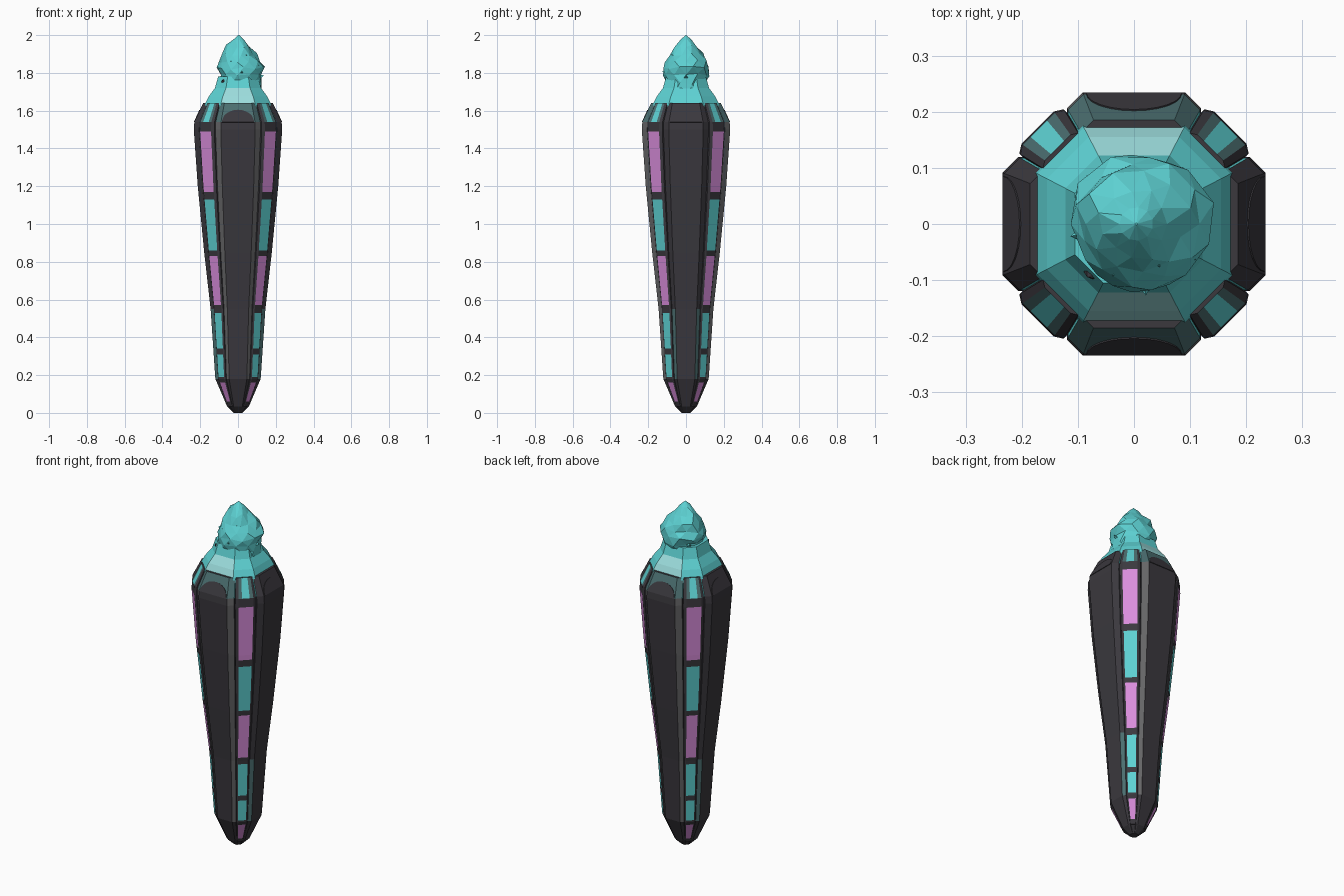
import bpy, bmesh, math, random
from mathutils import Vector

if "Cube" in bpy.data.objects:
    bpy.data.objects.remove(bpy.data.objects["Cube"], do_unlink=True)
random.seed(7)


def material(name, r, g, b):
    m = bpy.data.materials.new(name)
    m.use_nodes = True
    m.diffuse_color = (r, g, b, 1)
    m.node_tree.nodes["Principled BSDF"].inputs["Base Color"].default_value = (r, g, b, 1)
    return m


MATS = [material("charcoal", .043, .04, .048), material("grey", .13, .13, .135),
        material("dark teal", .07, .155, .16), material("teal", .11, .64, .65),
        material("pale teal", .33, .72, .72), material("pink", .70, .27, .72)]
CHARCOAL, GREY, DARK_TEAL, TEAL, PALE, PINK = range(6)


def finish(bm, name):
    bmesh.ops.recalc_face_normals(bm, faces=bm.faces)
    mesh = bpy.data.meshes.new(name)
    bm.to_mesh(mesh)
    bm.free()
    for m in MATS:
        mesh.materials.append(m)
    ob = bpy.data.objects.new(name, mesh)
    bpy.context.collection.objects.link(ob)
    return ob


def loft(name, rings, colour, triangles=False):
    """Skin a stack of point rings; colour(height, side index) picks the material."""
    bm = bmesh.new()
    rows = [[bm.verts.new(p) for p in ring] for ring in rings]
    n = len(rows[0])
    for low, high in zip(rows, rows[1:]):
        for j in range(n):
            k = (j + 1) % n
            f = bm.faces.new((low[j], low[k], high[k], high[j]))
            f.material_index = colour(f.calc_center_median().z, j)
    for row in (rows[0], rows[-1]):
        f = bm.faces.new(row)
        f.material_index = colour(row[0].co.z, 0)
    if triangles:
        bmesh.ops.triangulate(bm, faces=bm.faces)
    return finish(bm, name)


# Radius of the tapering body by height
PROFILE = [(0, .022), (.035, .058), (.18, .12), (.55, .145), (.85, .179),
           (1.2, .213), (1.5, .234), (1.54, .231), (1.64, .185)]


def radius(z):
    for (z0, r0), (z1, r1) in zip(PROFILE, PROFILE[1:]):
        if z <= z1:
            return r0 + (r1 - r0) * (z - z0) / (z1 - z0)
    return PROFILE[-1][1]


def turn(x, y, q):
    c, s = math.cos(q), math.sin(q)
    return x * c - y * s, x * s + y * c


# Body: four broad panels with bevelled edges and grooved corners
QUARTER = [(1, -.39), (1, .39), (.88, .51), (.80, .51), (.51, .80), (.51, .88)]


def body_ring(z, r):
    return [(*turn(x * r, y * r, q * math.pi / 2), z) for q in range(4) for x, y in QUARTER]


def body_colour(z, j):
    side, part = divmod(j, 6)
    front_or_back = (side + (part > 2)) % 2 == 1
    if z > 1.54:
        return TEAL if part in (2, 3, 4) else DARK_TEAL if front_or_back else CHARCOAL
    if part in (1, 5):
        if front_or_back and z > .18:
            return GREY
        return DARK_TEAL if .18 < z < .55 else CHARCOAL
    return CHARCOAL


loft("body", [body_ring(z, r) for z, r in PROFILE], body_colour)

# Rounded charcoal crests on the sloping top of each panel
for q, name in enumerate(("left", "back", "right", "front")):
    bm = bmesh.new()
    verts = []
    for i in range(13):
        a = math.pi * i / 12
        z = 1.54 + .065 * math.sin(a)
        verts.append(bm.verts.new((*turn(radius(z) + .003, .085 * math.cos(a), q * math.pi / 2), z)))
    bm.faces.new(verts)
    ob = finish(bm, name + "_panel_crest")
    ob.modifiers.new("thickness", "SOLIDIFY").thickness = .004

# Corner strips: coloured tiles separated by dark bands, ending in a flap
TILES = [(.06, .16, PINK), (.19, .31, TEAL), (.34, .53, TEAL), (.57, .83, PINK),
         (.86, 1.13, TEAL), (1.17, 1.49, PINK)]
STRIP = [(-.24, .9), (-.24, 1.0), (-.175, 1.04), (-.09, 1.04), (.09, 1.04),
         (.175, 1.04), (.24, 1.0), (.24, .9)]
heights = sorted([.035, .18, .55, .85, 1.2, 1.54, 1.64] + [h for t in TILES for h in t[:2]])


def strip_colour(z, j):
    if z > 1.54:
        return TEAL if j == 3 else DARK_TEAL if j in (2, 4) else CHARCOAL
    if 2 <= j <= 4:
        for low, high, colour in TILES:
            if low < z < high:
                return colour
    return CHARCOAL


for q, name in enumerate(("back_left", "back_right", "front_right", "front_left")):
    angle = math.pi / 4 + q * math.pi / 2
    loft(name + "_strip", [[(*turn(d * radius(z), u * radius(z), angle), z) for u, d in STRIP]
                           for z in heights], strip_colour)

# Shoulder: faceted dome with pale patches at front and back
SHOULDER = [(1.58, .185), (1.64, .172), (1.675, .155), (1.72, .122), (1.78, .105)]


def shoulder_colour(z, j):
    return PALE if j in (2, 6) and 1.64 < z < 1.72 else TEAL


loft("shoulder", [[(*turn(x * r, y * r, q * math.pi / 2), z) for q in range(4)
                   for x, y in ((1, -.52), (1, .52))] for z, r in SHOULDER], shoulder_colour)

# Head: rough crystal lump rising to a point
HEAD = [(1.69, .115), (1.745, .108), (1.79, .115), (1.825, .128), (1.86, .112),
        (1.90, .092), (1.94, .063), (1.975, .03), (2.0, .002)]
rings = []
for i, (z, r) in enumerate(HEAD):
    ring = []
    rough = .01 if z < 1.95 else 0
    for j in range(11):
        a = 2 * math.pi * (j + i % 2 / 2) / 11
        rr = r + random.uniform(-rough, rough)
        lean = .013 if z < 1.9 else .004
        ring.append((rr * math.cos(a) + lean, rr * math.sin(a),
                     z + random.uniform(-rough, rough)))
    rings.append(ring)
loft("head", rings, lambda z, j: TEAL, triangles=True)

# Small shards sticking out of the head
for i in range(12):
    a = i * 2.4
    z = 1.78 + .011 * i
    r = .118 - max(0, z - 1.82) * .65
    out = Vector((math.cos(a), math.sin(a), .35)).normalized()
    bm = bmesh.new()
    bmesh.ops.create_cone(bm, cap_ends=True, segments=3, radius1=.024, radius2=0, depth=.035)
    bmesh.ops.rotate(bm, verts=bm.verts, matrix=out.to_track_quat("Z", "Y").to_matrix())
    bmesh.ops.translate(bm, verts=bm.verts, vec=(r * out.x + .01, r * out.y, z))
    for f in bm.faces:
        f.material_index = TEAL
    finish(bm, f"head_shard_{i + 1}")

# Dark chip under the brow
bm = bmesh.new()
bmesh.ops.create_icosphere(bm, subdivisions=1, radius=.03)
bmesh.ops.scale(bm, verts=bm.verts, vec=(1.1, .6, .5))
bmesh.ops.translate(bm, verts=bm.verts, vec=(-.06, -.085, 1.755))
finish(bm, "brow_chip")
